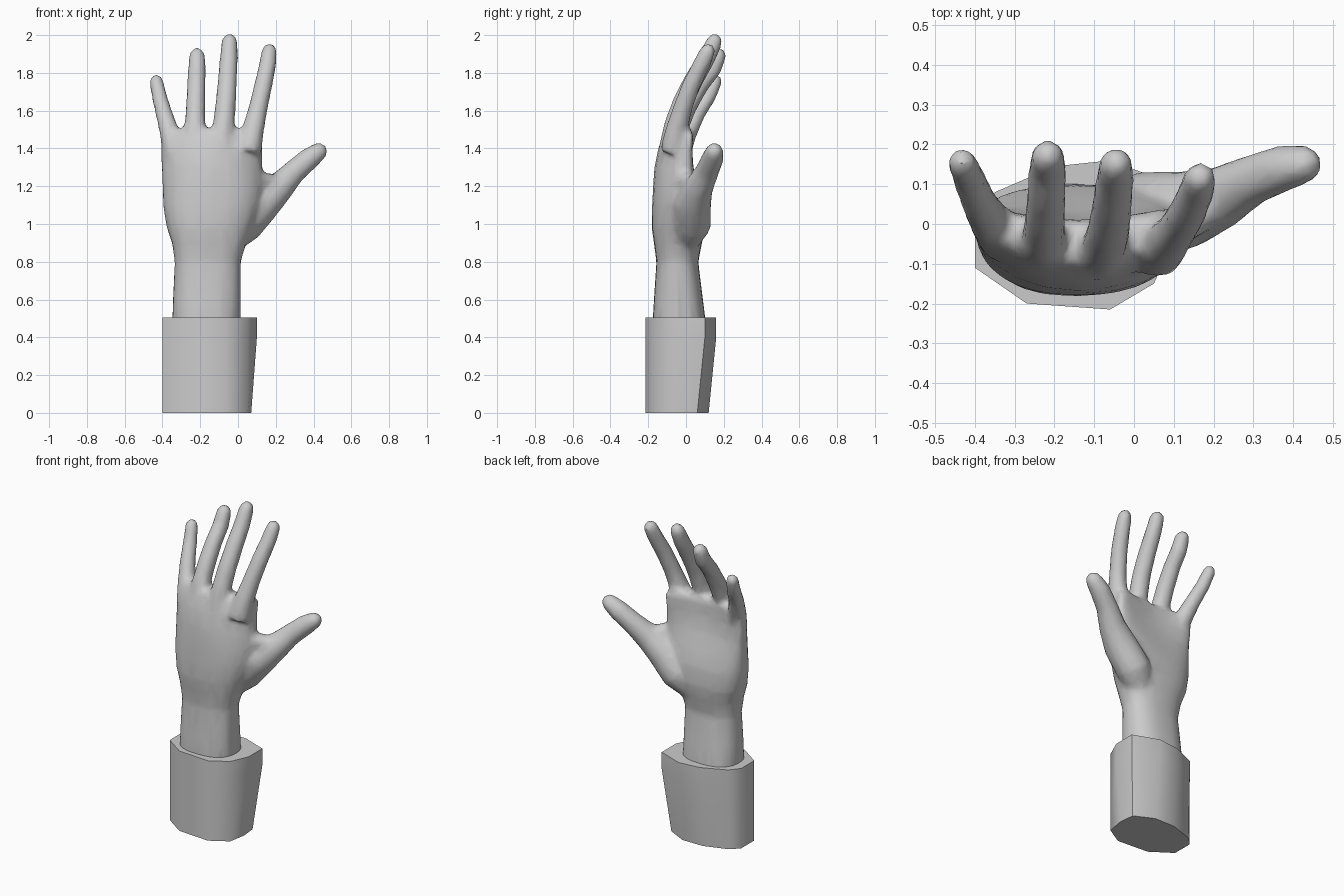
import bpy, bmesh, math
from mathutils import Vector

if "Cube" in bpy.data.objects:
    bpy.data.objects.remove(bpy.data.objects["Cube"])

grey = bpy.data.materials.new("plain grey")
grey.diffuse_color = (0.6, 0.6, 0.6, 1)
grey.use_nodes = True
grey.node_tree.nodes["Principled BSDF"].inputs["Base Color"].default_value = grey.diffuse_color


def loft(bm, rings):
    """Skin a list of equal-length point rings and cap both ends."""
    rows = [[bm.verts.new(p) for p in ring] for ring in rings]
    n = len(rows[0])
    for a, b in zip(rows, rows[1:]):
        for i in range(n):
            j = (i + 1) % n
            bm.faces.new((a[i], a[j], b[j], b[i]))
    bm.faces.new(rows[0][::-1])
    bm.faces.new(rows[-1])


def section(z, x0, x1, y0, y1, bow, n=24):
    """Rounded slab outline; bow lifts both sides toward the palm side."""
    pts = []
    for i in range(n):
        t = math.tau * i / n
        c, s = math.cos(t), math.sin(t)
        c2 = math.copysign(abs(c) ** 0.8, c)
        s2 = math.copysign(abs(s) ** 0.85, s)
        pts.append(((x0 + x1) / 2 + (x1 - x0) / 2 * c2,
                    (y0 + y1) / 2 + (y1 - y0) / 2 * s2 + bow * c2 * c2, z))
    return pts


def digit(bm, path, n=12):
    """Tapered round tube through (x, y, z, radius) with a domed tip."""
    pts = [Vector(p[:3]) for p in path]
    rad = [p[3] for p in path]
    end = (pts[-1] - pts[-2]).normalized()
    tip, r = pts[-1], rad[-1]
    for a in (35, 62, 80):
        pts.append(tip + end * r * math.sin(math.radians(a)))
        rad.append(r * math.cos(math.radians(a)))
    rings = []
    for i, p in enumerate(pts):
        d = (pts[min(i + 1, len(pts) - 1)] - pts[max(i - 1, 0)]).normalized()
        u = Vector((0, 1, 0)).cross(d).normalized()
        v = d.cross(u)
        rings.append([p + rad[i] * (u * math.cos(math.tau * k / n) + v * math.sin(math.tau * k / n))
                      for k in range(n)])
    loft(bm, rings)


def make(name, bm):
    bmesh.ops.recalc_face_normals(bm, faces=bm.faces)
    me = bpy.data.meshes.new(name)
    bm.to_mesh(me)
    bm.free()
    me.materials.append(grey)
    ob = bpy.data.objects.new(name, me)
    bpy.context.collection.objects.link(ob)
    bpy.context.view_layer.objects.active = ob
    ob.select_set(True)
    return ob


# Wrist and palm: z, x range, y range, side lift
bm = bmesh.new()
loft(bm, [section(*s) for s in (
    (0.44, -0.35, 0.015, -0.18, 0.11, 0),
    (0.60, -0.345, 0.015, -0.17, 0.09, 0),
    (0.80, -0.335, 0.015, -0.157, 0.065, 0),
    (0.90, -0.35, 0.045, -0.17, 0.085, 0),
    (0.98, -0.378, 0.08, -0.182, 0.10, 0.01),
    (1.10, -0.397, 0.12, -0.18, 0.095, 0.02),
    (1.20, -0.40, 0.135, -0.175, 0.065, 0.04),
    (1.30, -0.405, 0.13, -0.168, 0.03, 0.06),
    (1.40, -0.41, 0.128, -0.148, 0.01, 0.075),
    (1.47, -0.405, 0.13, -0.122, 0.01, 0.075),
    (1.505, -0.37, 0.10, -0.10, 0.00, 0.06))])

# Four fingers curling toward the palm side
digit(bm, [(-0.33, -0.04, 1.36, .06), (-0.358, 0.00, 1.47, .055), (-0.39, 0.055, 1.58, .046),
           (-0.415, 0.115, 1.67, .042), (-0.432, 0.155, 1.755, .038)])
digit(bm, [(-0.225, -0.07, 1.40, .06), (-0.228, -0.04, 1.52, .056), (-0.224, 0.01, 1.63, .053),
           (-0.22, 0.075, 1.74, .05), (-0.217, 0.14, 1.82, .049), (-0.217, 0.17, 1.89, .044)])
digit(bm, [(-0.09, -0.085, 1.40, .06), (-0.076, -0.06, 1.52, .058), (-0.064, -0.015, 1.65, .055),
           (-0.055, 0.045, 1.77, .052), (-0.048, 0.11, 1.88, .049), (-0.045, 0.15, 1.965, .044)])
digit(bm, [(0.055, -0.07, 1.38, .07), (0.08, -0.05, 1.50, .059), (0.108, -0.015, 1.62, .051),
           (0.135, 0.03, 1.74, .049), (0.158, 0.085, 1.85, .046), (0.166, 0.115, 1.915, .042)])

# Thumb with its fleshy base, and the web beside it
digit(bm, [(-0.06, -0.01, 0.90, .075), (0.03, 0.03, 1.00, .105), (0.13, 0.035, 1.11, .10),
           (0.215, 0.065, 1.19, .08), (0.295, 0.11, 1.275, .064), (0.375, 0.14, 1.345, .06),
           (0.425, 0.15, 1.382, .05)])
digit(bm, [(0.03, -0.05, 1.27, .06), (0.10, -0.015, 1.235, .05), (0.18, 0.04, 1.215, .05)])

# Fuse everything into one soft, lightly faceted skin
hand = make("hand", bm)
mod = hand.modifiers.new("fuse", 'REMESH')
mod.mode, mod.voxel_size = 'VOXEL', 0.014
mod = hand.modifiers.new("soften", 'SMOOTH')
mod.factor, mod.iterations = 0.5, 8
mod = hand.modifiers.new("thin", 'DECIMATE')
mod.ratio = 0.15
for m in list(hand.modifiers):
    bpy.ops.object.modifier_apply(modifier=m.name)
bpy.ops.object.shade_smooth_by_angle(angle=math.radians(60))
hand.select_set(False)

# Cuff: faceted sleeve, leaning out at the thumb side, with a sloped top rim
top = [(-0.40, -0.11), (-0.27, -0.20), (-0.06, -0.215), (0.05, -0.15), (0.10, -0.04),
       (0.10, 0.10), (-0.06, 0.16), (-0.20, 0.145), (-0.35, 0.08), (-0.40, 0.02)]
bottom = [(-0.40, -0.11), (-0.27, -0.20), (-0.06, -0.215), (0.05, -0.15), (0.07, -0.04),
          (0.06, 0.06), (-0.06, 0.12), (-0.20, 0.12), (-0.35, 0.07), (-0.40, 0.02)]
bm = bmesh.new()
loft(bm, [[(x, y, 0) for x, y in bottom],
          [(x, y, 0.40) for x, y in top],
          [(x, y, 0.505) for x, y in top]])
cuff = make("cuff", bm)
bpy.ops.object.shade_smooth_by_angle(angle=math.radians(45))
